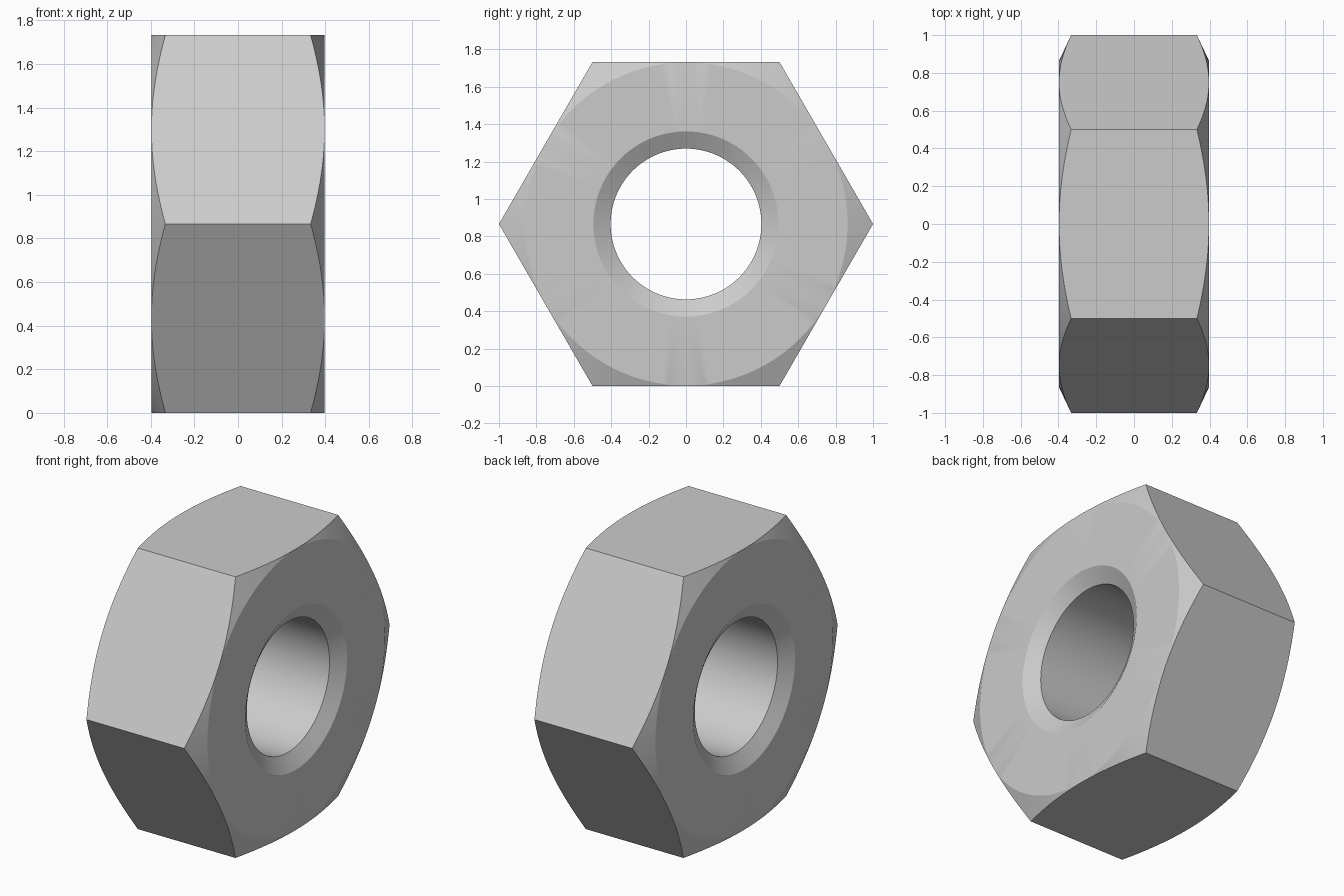
import bpy
import bmesh
from math import cos, sin, pi, radians

cube = bpy.data.objects.get("Cube")
if cube:
    bpy.data.objects.remove(cube, do_unlink=True)

SEGMENTS = 120             # multiple of six, so the hexagon corners are exact
APOTHEM = cos(pi / 6)      # centre to flat side; the corners lie at radius 1
HALF_WIDTH = 0.397
CORNER_DROP = 0.064        # how far the outer chamfer cuts back at the corners
BORE, COUNTERSINK = 0.403, 0.495
SINK_DEPTH = 0.055


def hex_radius(a):
    return APOTHEM / cos(a % (pi / 3) - pi / 6)


def chamfer_x(r):
    return HALF_WIDTH - CORNER_DROP * (r - APOTHEM) / (1 - APOTHEM)


# Each ring gives (radius, x) at an angle, from the bore out to the hexagon
rings = [
    lambda a: (BORE, HALF_WIDTH - SINK_DEPTH),
    lambda a: (COUNTERSINK, HALF_WIDTH),
    lambda a: (APOTHEM - 0.002, HALF_WIDTH),
    lambda a: (hex_radius(a), chamfer_x(hex_radius(a))),
]
# Closed section: right face outwards, then left face inwards
section = [(ring, 1) for ring in rings] + [(ring, -1) for ring in reversed(rings)]

bm = bmesh.new()
loops = []
for ring, side in section:
    loop = []
    for i in range(SEGMENTS):
        a = 2 * pi * i / SEGMENTS
        r, x = ring(a)
        loop.append(bm.verts.new((side * x, r * cos(a), APOTHEM + r * sin(a))))
    loops.append(loop)

# Skin neighbouring loops; the last pair closes through the bore
for k, loop in enumerate(loops):
    following = loops[(k + 1) % len(loops)]
    for i in range(SEGMENTS):
        j = (i + 1) % SEGMENTS
        bm.faces.new((loop[i], loop[j], following[j], following[i]))
bmesh.ops.recalc_face_normals(bm, faces=bm.faces)

mesh = bpy.data.meshes.new("hex_nut")
bm.to_mesh(mesh)
bm.free()
nut = bpy.data.objects.new("hex_nut", mesh)
bpy.context.collection.objects.link(nut)

# Plain steel grey
steel = bpy.data.materials.new("steel_grey")
steel.use_nodes = True
colour = (0.6, 0.6, 0.6, 1)
steel.diffuse_color = colour
steel.node_tree.nodes["Principled BSDF"].inputs["Base Color"].default_value = colour
mesh.materials.append(steel)

# Smooth bore and chamfers, crisp edges between them
bpy.ops.object.select_all(action="DESELECT")
nut.select_set(True)
bpy.context.view_layer.objects.active = nut
bpy.ops.object.shade_smooth_by_angle(angle=radians(20))
